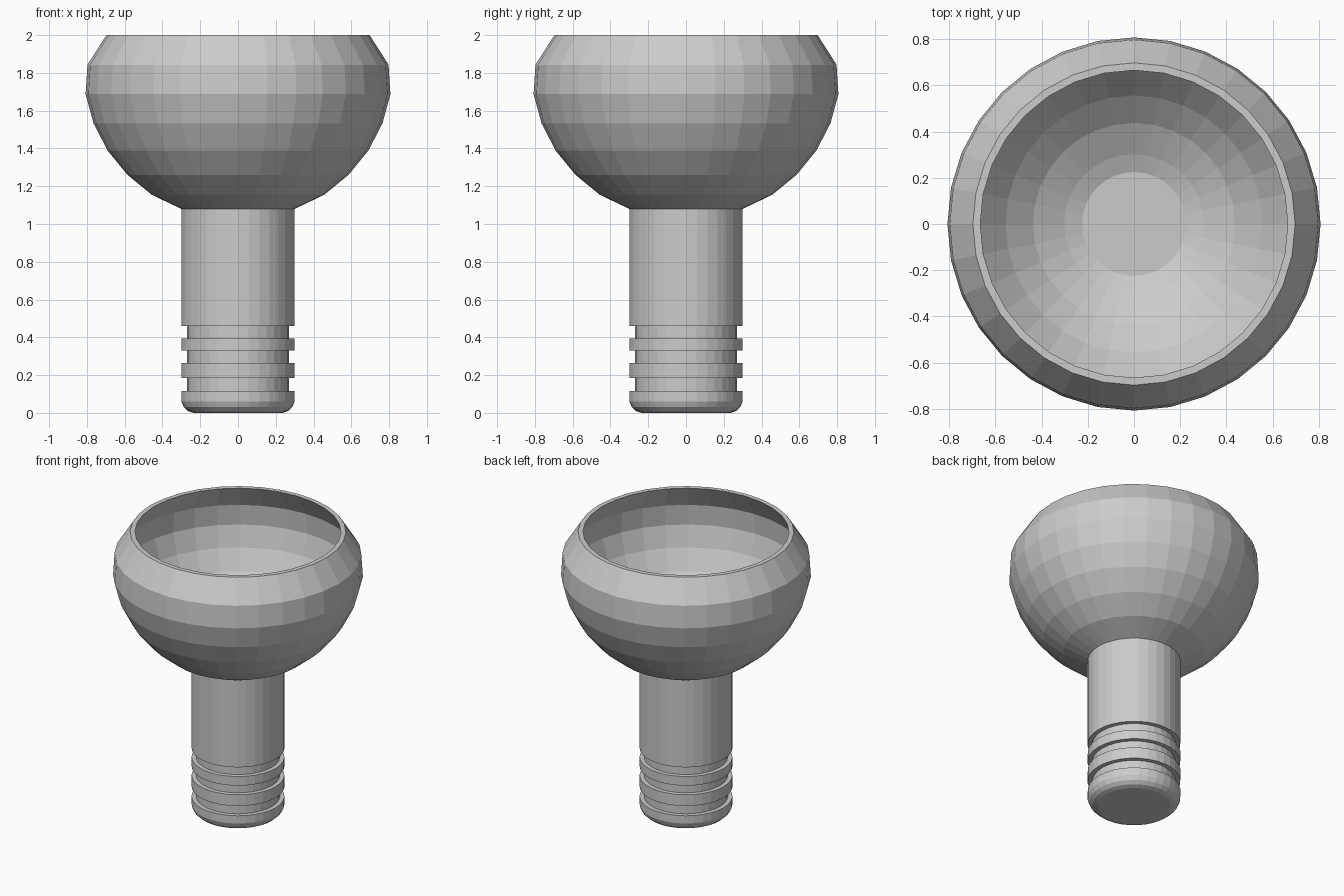
import bpy, bmesh, math

if "Cube" in bpy.data.objects:
    bpy.data.objects.remove(bpy.data.objects["Cube"])

SIDES = 32


def lathe(name, profile, cap_bottom=False, cap_top=False):
    """Revolve (radius, z) points round z; outside faces follow an upward profile."""
    bm = bmesh.new()
    rings = []
    for r, z in profile:
        rings.append([bm.verts.new((r * math.cos(2 * math.pi * i / SIDES),
                                    r * math.sin(2 * math.pi * i / SIDES), z))
                      for i in range(SIDES)])
    for low, high in zip(rings, rings[1:]):
        for i in range(SIDES):
            j = (i + 1) % SIDES
            bm.faces.new((low[i], low[j], high[j], high[i]))
    if cap_bottom:
        bm.faces.new(rings[0][::-1])
    if cap_top:
        bm.faces.new(rings[-1])
    mesh = bpy.data.meshes.new(name)
    bm.to_mesh(mesh)
    bm.free()
    obj = bpy.data.objects.new(name, mesh)
    bpy.context.collection.objects.link(obj)
    return obj


# Stem: rounded foot, three grooves, plain shaft; its top is the bowl floor
R, GROOVE_R = 0.30, 0.27
stem = [(0.235, 0), (0.265, 0.01), (0.287, 0.03), (R, 0.06)]
for z0, z1 in [(0.115, 0.185), (0.265, 0.33), (0.395, 0.46)]:
    stem += [(R, z0), (GROOVE_R, z0), (GROOVE_R, z1), (R, z1)]
stem.append((R, 1.08))
lathe("stem", stem, cap_bottom=True, cap_top=True)

# Bowl: outer wall up to the flat rim, then inner wall down to the floor
outer = [(0.30, 1.08), (0.457, 1.155), (0.585, 1.26), (0.69, 1.388),
         (0.765, 1.533), (0.807, 1.687), (0.797, 1.843), (0.697, 2.0)]
inner = [(0.665, 2.0), (0.765, 1.835), (0.776, 1.69), (0.736, 1.545),
         (0.664, 1.408), (0.556, 1.283), (0.437, 1.183), (0.302, 1.11),
         (0.225, 1.08)]
lathe("bowl", outer + inner)
